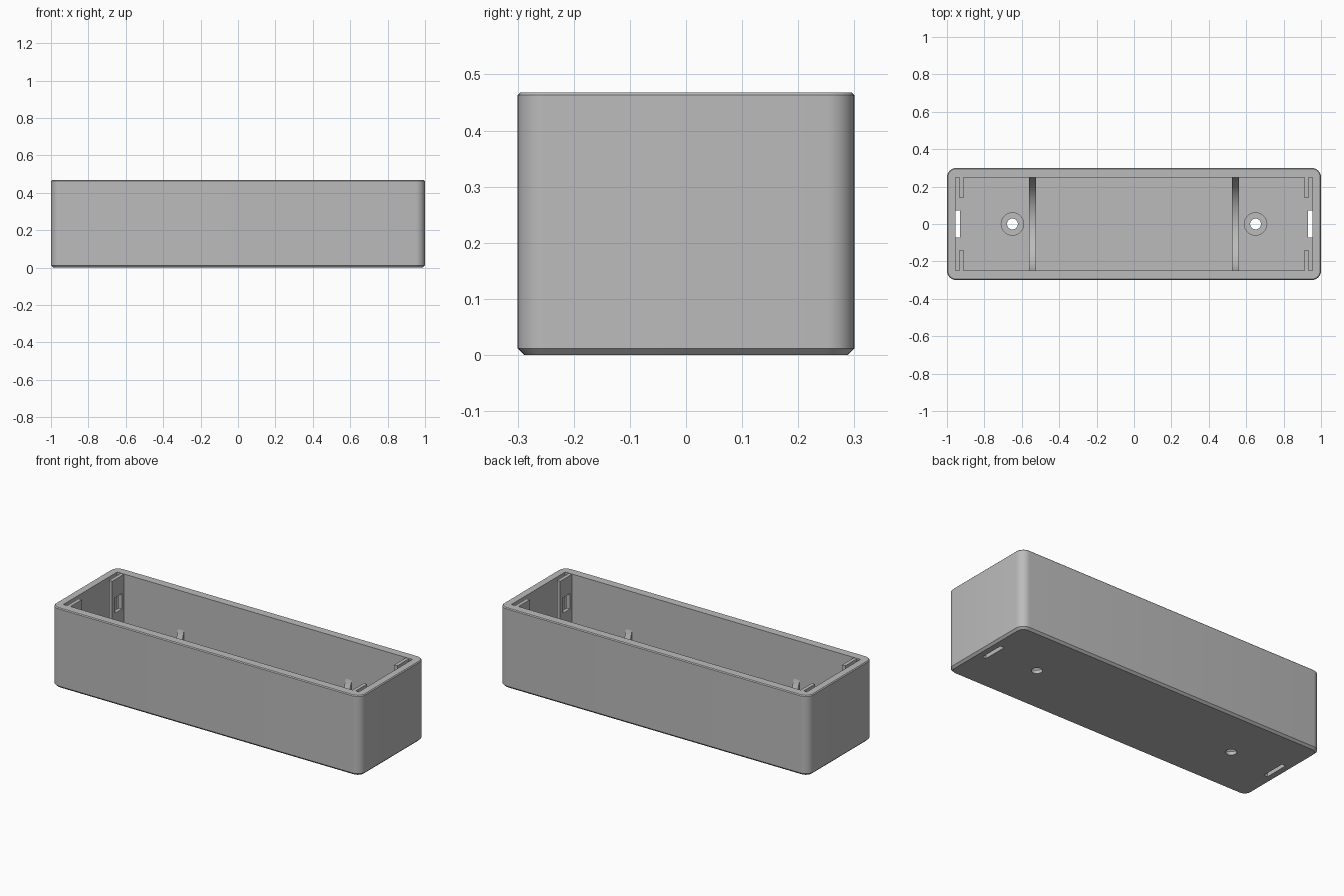
import bpy
import bmesh
from math import pi, sin, cos, sqrt, radians
from mathutils import Matrix

if "Cube" in bpy.data.objects:
    bpy.data.objects.remove(bpy.data.objects["Cube"], do_unlink=True)

HEIGHT = 0.468
FLOOR = 0.035
INNER_X, INNER_Y = 0.955, 0.248

grey = bpy.data.materials.new("matte grey")
grey.use_nodes = True
colour = (0.5, 0.5, 0.5, 1)
grey.diffuse_color = colour
grey.node_tree.nodes["Principled BSDF"].inputs["Base Color"].default_value = colour


def finish(name, bm):
    bmesh.ops.recalc_face_normals(bm, faces=bm.faces[:])
    mesh = bpy.data.meshes.new(name)
    bm.to_mesh(mesh)
    bm.free()
    mesh.materials.append(grey)
    obj = bpy.data.objects.new(name, mesh)
    bpy.context.collection.objects.link(obj)
    return obj


def box(name, low, high):
    bm = bmesh.new()
    size = [b - a for a, b in zip(low, high)]
    mid = [(a + b) / 2 for a, b in zip(low, high)]
    bmesh.ops.create_cube(bm, size=1, matrix=Matrix.Translation(mid) @ Matrix.Diagonal((*size, 1)))
    return finish(name, bm)


def cylinder(name, x, radius, low, high):
    bm = bmesh.new()
    bmesh.ops.create_cone(bm, cap_ends=True, segments=32, radius1=radius, radius2=radius,
                          depth=high - low, matrix=Matrix.Translation((x, 0, (low + high) / 2)))
    return finish(name, bm)


def activate(obj):
    bpy.ops.object.select_all(action="DESELECT")
    obj.select_set(True)
    bpy.context.view_layer.objects.active = obj


def cut(target, cutter):
    activate(target)
    mod = target.modifiers.new("cut", "BOOLEAN")
    mod.operation = "DIFFERENCE"
    mod.solver = "EXACT"
    mod.object = cutter
    bpy.ops.object.modifier_apply(modifier=mod.name)
    bpy.data.objects.remove(cutter, do_unlink=True)


def rounded_outline(inset, radius=0.05, steps=8):
    points = []
    for corner, (sx, sy) in enumerate([(1, 1), (-1, 1), (-1, -1), (1, -1)]):
        for i in range(steps + 1):
            a = (corner + i / steps) * pi / 2
            points.append((sx * (1 - radius) + (radius - inset) * cos(a),
                           sy * (0.3 - radius) + (radius - inset) * sin(a)))
    return points


# Outer body with rounded corners and chamfered edges
bm = bmesh.new()
rings = []
for inset, z in [(0.012, 0), (0, 0.012), (0, HEIGHT - 0.005), (0.005, HEIGHT)]:
    rings.append([bm.verts.new((x, y, z)) for x, y in rounded_outline(inset)])
for lower, upper in zip(rings, rings[1:]):
    for i in range(len(lower)):
        j = (i + 1) % len(lower)
        bm.faces.new((lower[i], lower[j], upper[j], upper[i]))
bm.faces.new(rings[0])
bm.faces.new(rings[-1])
case = finish("case", bm)

# Cavity, floor slots and counterbored screw holes
cut(case, box("cavity_cutter", (-INNER_X, -INNER_Y, FLOOR), (INNER_X, INNER_Y, 1)))
for side in (-1, 1):
    xs = sorted((side * 0.93, side * 0.954))
    cut(case, box("slot_cutter", (xs[0], -0.072, -0.1), (xs[1], 0.072, 0.1)))
    cut(case, cylinder("screw_cutter", side * 0.65, 0.029, -0.1, 0.1))
    cut(case, cylinder("head_cutter", side * 0.65, 0.06, FLOOR - 0.015, 0.1))
activate(case)
bpy.ops.object.shade_smooth_by_angle(angle=radians(30))

# Corner rails with small windows, leaving a panel slot at each end
for sx, end in ((-1, "right"), (1, "left")):
    for sy, depth in ((-1, "front"), (1, "back")):
        xs = sorted((sx * 0.912, sx * 0.933))
        ys = sorted((sy * 0.14, sy * (INNER_Y + 0.003)))
        rail = box(f"rail_{depth}_{end}", (xs[0], ys[0], FLOOR - 0.005), (xs[1], ys[1], HEIGHT - 0.002))
        ws = sorted((sy * 0.165, sy * 0.23))
        cut(rail, box("window_cutter", (xs[0] - 0.005, ws[0], 0.27), (xs[1] + 0.005, ws[1], 0.36)))

# Cradle ribs with a concave round top
for sx, end in ((-1, "right"), (1, "left")):
    bm = bmesh.new()
    radius, centre, steps = 0.255, 0.3, 32
    columns = []
    for i in range(steps + 1):
        y = -INNER_Y * cos(pi * i / steps)
        top = centre - sqrt(radius ** 2 - y ** 2)
        columns.append([bm.verts.new((sx * x, y, z))
                        for x, z in ((0.523, FLOOR), (0.523, top), (0.561, top), (0.561, FLOOR))])
    for a, b in zip(columns, columns[1:]):
        for k in range(4):
            m = (k + 1) % 4
            bm.faces.new((a[k], a[m], b[m], b[k]))
    bm.faces.new(columns[0])
    bm.faces.new(columns[-1])
    rib = finish(f"cradle_{end}", bm)
    activate(rib)
    bpy.ops.object.shade_smooth_by_angle(angle=radians(30))
